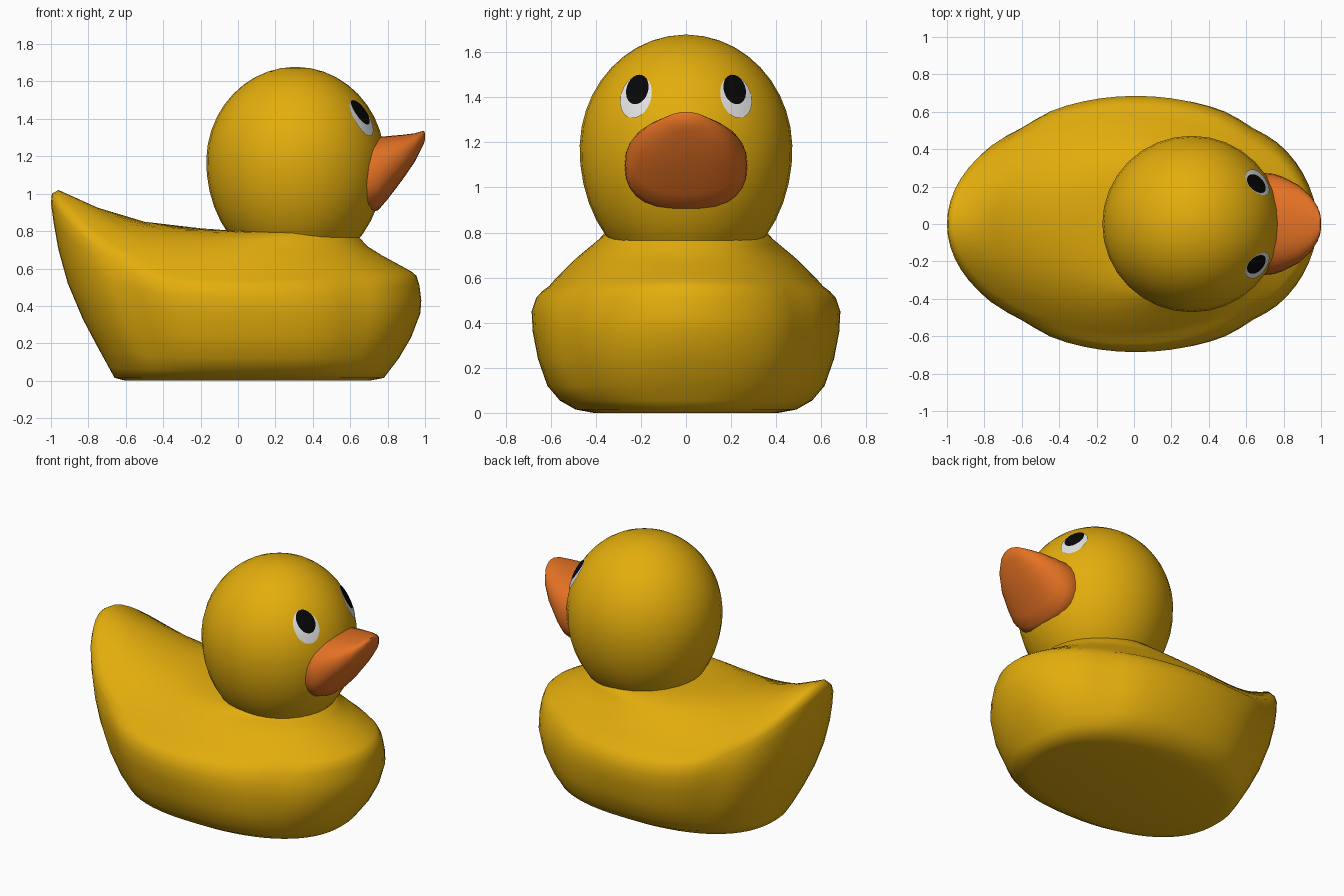
import bpy, bmesh, math

if "Cube" in bpy.data.objects:
    bpy.data.objects.remove(bpy.data.objects["Cube"])

def material(name, rgb):
    m = bpy.data.materials.new(name)
    m.diffuse_color = (*rgb, 1)
    m.use_nodes = True
    m.node_tree.nodes["Principled BSDF"].inputs["Base Color"].default_value = m.diffuse_color
    return m

YELLOW = material("yellow", (0.77, 0.42, 0.004))
ORANGE = material("orange", (0.77, 0.165, 0.017))
WHITE = material("white", (0.77, 0.77, 0.77))
BLACK = material("black", (0.002, 0.002, 0.002))

def spow(v, e):
    return math.copysign(abs(v) ** e, v)

def loft(name, rings, mat, angle=40):
    """Skin a list of closed rings and cap both ends."""
    bm = bmesh.new()
    loops = [[bm.verts.new(p) for p in ring] for ring in rings]
    n = len(loops[0])
    for a, b in zip(loops, loops[1:]):
        for i in range(n):
            j = (i + 1) % n
            bm.faces.new((a[i], a[j], b[j], b[i]))
    bm.faces.new(loops[0])
    bm.faces.new(loops[-1])
    finish(name, bm, mat, angle)

def finish(name, bm, mat, angle=40):
    bmesh.ops.recalc_face_normals(bm, faces=bm.faces)
    me = bpy.data.meshes.new(name)
    bm.to_mesh(me)
    bm.free()
    me.materials.append(mat)
    ob = bpy.data.objects.new(name, me)
    bpy.context.collection.objects.link(ob)
    bpy.ops.object.select_all(action='DESELECT')
    ob.select_set(True)
    bpy.context.view_layer.objects.active = ob
    bpy.ops.object.shade_smooth_by_angle(angle=math.radians(angle))
    return ob

# Body: stacked rings that rise towards the tail
# each: back x, back z, front x, front z, side z, half width, squareness
BODY = [
    (-.60, .00, .70, .00, .00, .41, .85),
    (-.66, .015, .78, .015, .015, .49, .85),
    (-.69, .07, .81, .055, .055, .56, .86),
    (-.745, .17, .86, .12, .12, .615, .88),
    (-.83, .33, .925, .23, .24, .657, .92),
    (-.91, .52, .975, .36, .36, .680, .97),
    (-.96, .70, .98, .43, .45, .685, 1),
    (-.985, .84, .97, .51, .51, .665, 1),
    (-1.0, .95, .955, .56, .54, .638, 1),
    (-.995, 1.0, .93, .582, .562, .608, 1),
    (-.96, 1.02, .88, .61, .60, .575, 1),
    (-.75, .925, .77, .67, .688, .485, 1),
    (-.50, .85, .69, .72, .755, .405, 1),
    (-.20, .815, .65, .765, .79, .362, 1),
    (0.0, .80, .60, .80, .80, .30, 1),
]

def body_ring(k, n=64):
    xb, zb, xf, zf, zs, w, e = BODY[k]
    ring = []
    for i in range(n):
        t = math.tau * i / n
        c, s = spow(math.cos(t), e), spow(math.sin(t), e)
        x = (xf + xb) / 2 + (xf - xb) / 2 * c
        z = zs + (zb - zs) * max(-c, 0) ** 3 + (zf - zs) * max(c, 0) ** 2
        y = w * s
        if 3 <= k <= 8:  # soft creases at both ends of the folded wing
            centre = .64 if x > 0 else -.42 - .35 * z
            y *= 1 - .035 * math.exp(-((x - centre) / .09) ** 2)
        ring.append((x, y, z))
    return ring

loft("body", [body_ring(k) for k in range(len(BODY))], YELLOW, 65)

# Head: egg shape, turned about a vertical axis and a little longer in x
HX, HZ, HR, UP, DOWN, LONG = .308, 1.17, .472, .508, .585, 1.012

def head_radius(z):
    h = (z - HZ) / (UP if z > HZ else DOWN)
    return HR * math.sqrt(max(0, 1 - h * h))

head_rings = []
for k in range(17):
    a = math.radians(-50 + 139 * k / 16)
    z = HZ + math.sin(a) * (UP if a > 0 else DOWN)
    r = head_radius(z)
    head_rings.append([(HX + LONG * r * math.cos(math.tau * i / 32),
                        r * math.sin(math.tau * i / 32), z) for i in range(32)])
loft("head", head_rings, YELLOW)

# Beak: x, top z, bottom z, half width of each cross-section
BEAK = [(.58, 1.29, .92, .25), (.70, 1.30, .895, .272), (.75, 1.303, .912, .268),
        (.80, 1.308, .97, .25), (.88, 1.315, 1.075, .208), (.945, 1.323, 1.17, .15),
        (.983, 1.334, 1.245, .09), (.995, 1.335, 1.27, .055), (1.0, 1.325, 1.29, .025)]

beak_rings = []
for x, zt, zb, w in BEAK:
    beak_rings.append([(x, w * spow(math.cos(math.tau * i / 28), .85),
                        (zt + zb) / 2 + (zt - zb) / 2 * spow(math.sin(math.tau * i / 28), .85))
                       for i in range(28)])
loft("beak", beak_rings, ORANGE, 60)

# Eyes: tilted oval plates wrapped onto the head
def eye_plate(name, side, y0, z0, ry, rz, tilt, lift, mat, n=24):
    bm = bmesh.new()

    def vert(f, t):
        u, v = f * ry * math.cos(t), f * rz * math.sin(t)
        y = y0 + u * math.cos(tilt) - v * math.sin(tilt)
        z = z0 + u * math.sin(tilt) + v * math.cos(tilt)
        x = LONG * math.sqrt(max(0, (head_radius(z) + lift) ** 2 - y * y))
        # pupil and white lean outwards towards the bottom
        return bm.verts.new((HX + x, side * y, z))

    centre = vert(0, 0)
    loops = [[vert(f, math.tau * i / n) for i in range(n)] for f in (.35, .7, 1)]
    for i in range(n):
        j = (i + 1) % n
        bm.faces.new((centre, loops[0][i], loops[0][j]))
        for a, b in zip(loops, loops[1:]):
            bm.faces.new((a[i], b[i], b[j], a[j]))
    ob = finish(name, bm, mat)
    if ob.data.polygons[0].normal.x < 0:
        ob.data.flip_normals()

TILT = math.radians(-18)
for side, label in ((1, "left"), (-1, "right")):
    eye_plate(label + "_eye_white", side, .222, 1.402, .067, .097, TILT * -1, .004, WHITE)
    eye_plate(label + "_pupil", side, .216, 1.435, .048, .067, TILT * -1, .008, BLACK)
